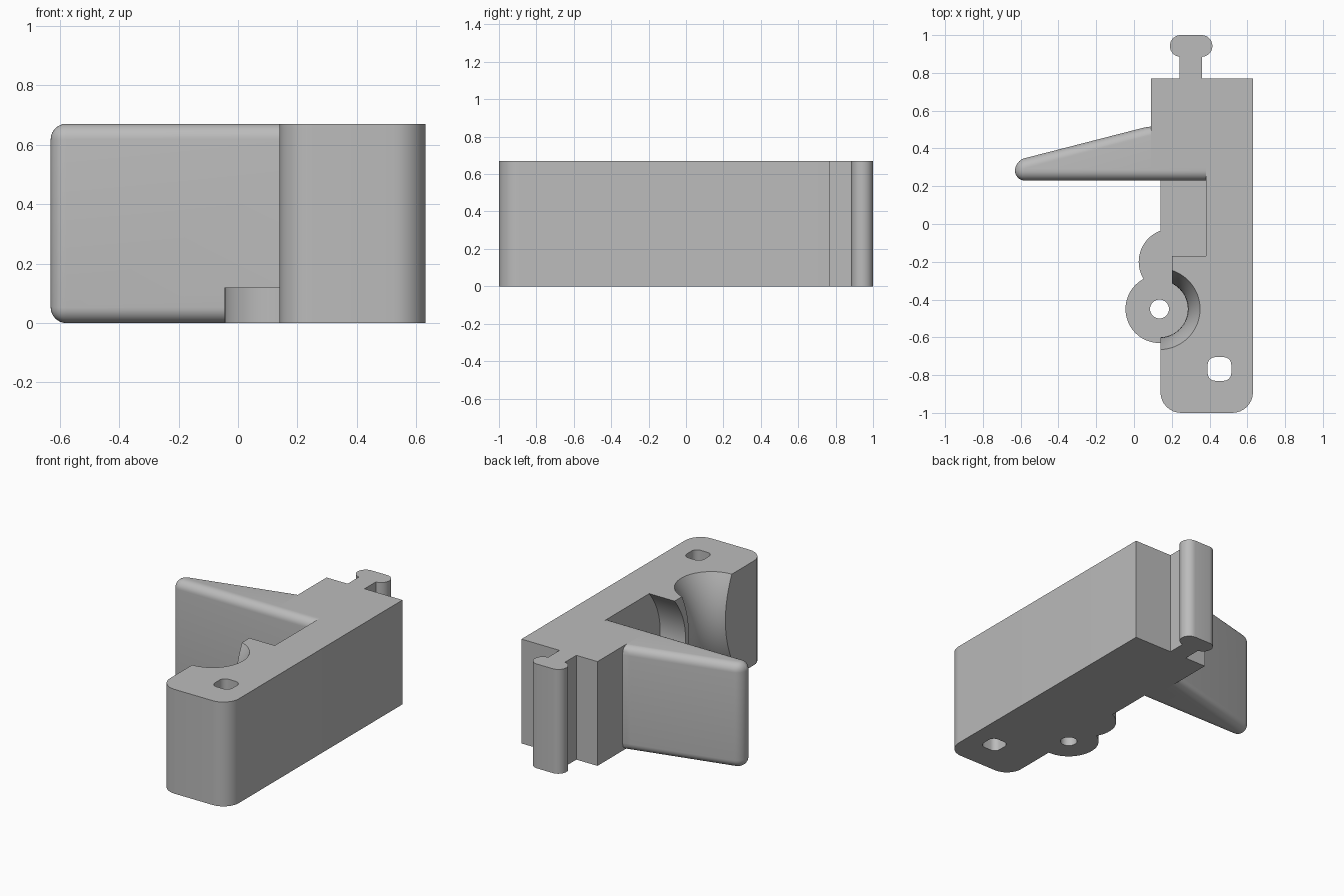
import bpy, bmesh, math
from mathutils import Matrix

if "Cube" in bpy.data.objects:
    bpy.data.objects.remove(bpy.data.objects["Cube"])

H = 0.67        # overall height
FLOOR = 0.12    # thickness of the low base

grey = bpy.data.materials.new("plain_grey")
grey.use_nodes = True
grey.diffuse_color = (0.5, 0.5, 0.5, 1)
grey.node_tree.nodes["Principled BSDF"].inputs["Base Color"].default_value = (0.5, 0.5, 0.5, 1)


def finish(name, bm):
    bmesh.ops.recalc_face_normals(bm, faces=bm.faces)
    mesh = bpy.data.meshes.new(name)
    bm.to_mesh(mesh)
    bm.free()
    mesh.materials.append(grey)
    ob = bpy.data.objects.new(name, mesh)
    bpy.context.collection.objects.link(ob)
    return ob


def prism(name, outline, low, high, radius=0, pick=None, matrix=None, segments=8):
    """Extrude an outline; optionally round the edges chosen by pick."""
    bm = bmesh.new()
    face = bm.faces.new([bm.verts.new((x, y, low)) for x, y in outline])
    top = bmesh.ops.extrude_face_region(bm, geom=[face])["geom"]
    verts = [v for v in top if isinstance(v, bmesh.types.BMVert)]
    bmesh.ops.translate(bm, verts=verts, vec=(0, 0, high - low))
    if radius:
        edges = [e for e in bm.edges if pick is None or pick(e)]
        bmesh.ops.bevel(bm, geom=edges, offset=radius, segments=segments,
                        profile=0.5, affect='EDGES', clamp_overlap=True)
    if matrix:
        bm.transform(matrix)
    return finish(name, bm)


def box(name, x0, x1, y0, y1, z0, z1, radius=0):
    return prism(name, [(x0, y0), (x1, y0), (x1, y1), (x0, y1)], z0, z1, radius, upright)


def upright(e):
    return abs(e.verts[0].co.z - e.verts[1].co.z) > 0.1


def disc(name, x, y, r, z0, z1, n=64):
    ring = [(x + r * math.cos(2 * math.pi * i / n), y + r * math.sin(2 * math.pi * i / n))
            for i in range(n)]
    return prism(name, ring, z0, z1)


def spool(name, x, y, r_end, r_mid, z0, z1, steps=16, n=64):
    """Waisted round solid, narrowest at mid height."""
    bm = bmesh.new()
    rings = []
    for k in range(steps + 1):
        t = k / steps
        r = r_mid + (r_end - r_mid) * (2 * t - 1) ** 2
        rings.append([bm.verts.new((x + r * math.cos(2 * math.pi * i / n),
                                    y + r * math.sin(2 * math.pi * i / n),
                                    z0 + (z1 - z0) * t)) for i in range(n)])
    for a, b in zip(rings, rings[1:]):
        for i in range(n):
            j = (i + 1) % n
            bm.faces.new((a[i], a[j], b[j], b[i]))
    bm.faces.new(rings[0])
    bm.faces.new(rings[-1])
    return finish(name, bm)


def combine(target, tool, operation):
    tool.hide_render = True
    mod = target.modifiers.new("combine", 'BOOLEAN')
    mod.operation, mod.solver, mod.object = operation, 'EXACT', tool
    bpy.context.view_layer.objects.active = target
    bpy.ops.object.modifier_apply(modifier=mod.name)
    bpy.data.objects.remove(tool)


# Main block with a side recess and rounded front corners
housing = prism("latch_housing",
                [(0.14, -1), (0.63, -1), (0.63, 0.77), (0.09, 0.77), (0.09, 0.3), (0.38, 0.3),
                 (0.38, -0.17), (0.2, -0.17), (0.2, -0.45), (0.14, -0.45)],
                0, H, 0.11, lambda e: upright(e) and e.verts[0].co.y < -0.9)

# Waisted wheel pocket and the bowed wall beside it
combine(housing, spool("wheel_pocket", 0.135, -0.45, 0.215, 0.15, FLOOR, H + 0.0005), 'DIFFERENCE')
bow = [(-0.1, FLOOR), (-0.1, H)]
bow += [(-0.17 - 0.11 * (1 - (2 * k / 20 - 1) ** 2), H + (FLOOR - H) * k / 20) for k in range(21)]
to_yz = Matrix(((0, 0, 1, 0), (1, 0, 0, 0), (0, 1, 0, 0), (0, 0, 0, 1)))
combine(housing, prism("bowed_recess", bow, 0.1, 0.38, matrix=to_yz), 'DIFFERENCE')

# Low base under the recess, with its two round lobes
combine(housing, box("recess_floor", 0.14, 0.5, -0.5, 0.29, 0, FLOOR), 'UNION')
combine(housing, disc("wheel_base", 0.135, -0.45, 0.18, 0, FLOOR), 'UNION')
combine(housing, disc("side_lobe", 0.2, -0.2, 0.175, 0, FLOOR), 'UNION')

# Tapered thumb fin with rounded edges
fin = prism("thumb_fin", [(-0.63, 0.23), (0.5, 0.23), (0.5, 0.52), (0.09, 0.52), (-0.63, 0.335)],
            0, H, 0.055, lambda e: min(v.co.x for v in e.verts) < 0.3)
combine(housing, fin, 'UNION')

# T-shaped rail at the back
combine(housing, box("rail_stem", 0.24, 0.36, 0.7, 0.92, 0, H), 'UNION')
combine(housing, box("rail_head", 0.19, 0.415, 0.885, 1, 0, H, 0.057), 'UNION')

# Pin hole and mounting hole
combine(housing, disc("pin_hole", 0.135, -0.45, 0.05, -0.1, 0.3, 32), 'DIFFERENCE')
combine(housing, box("mount_hole", 0.39, 0.515, -0.83, -0.705, -0.1, H + 0.1, 0.04), 'DIFFERENCE')

bpy.ops.object.select_all(action='DESELECT')
housing.select_set(True)
bpy.context.view_layer.objects.active = housing
bpy.ops.object.shade_smooth_by_angle(angle=math.radians(30))
